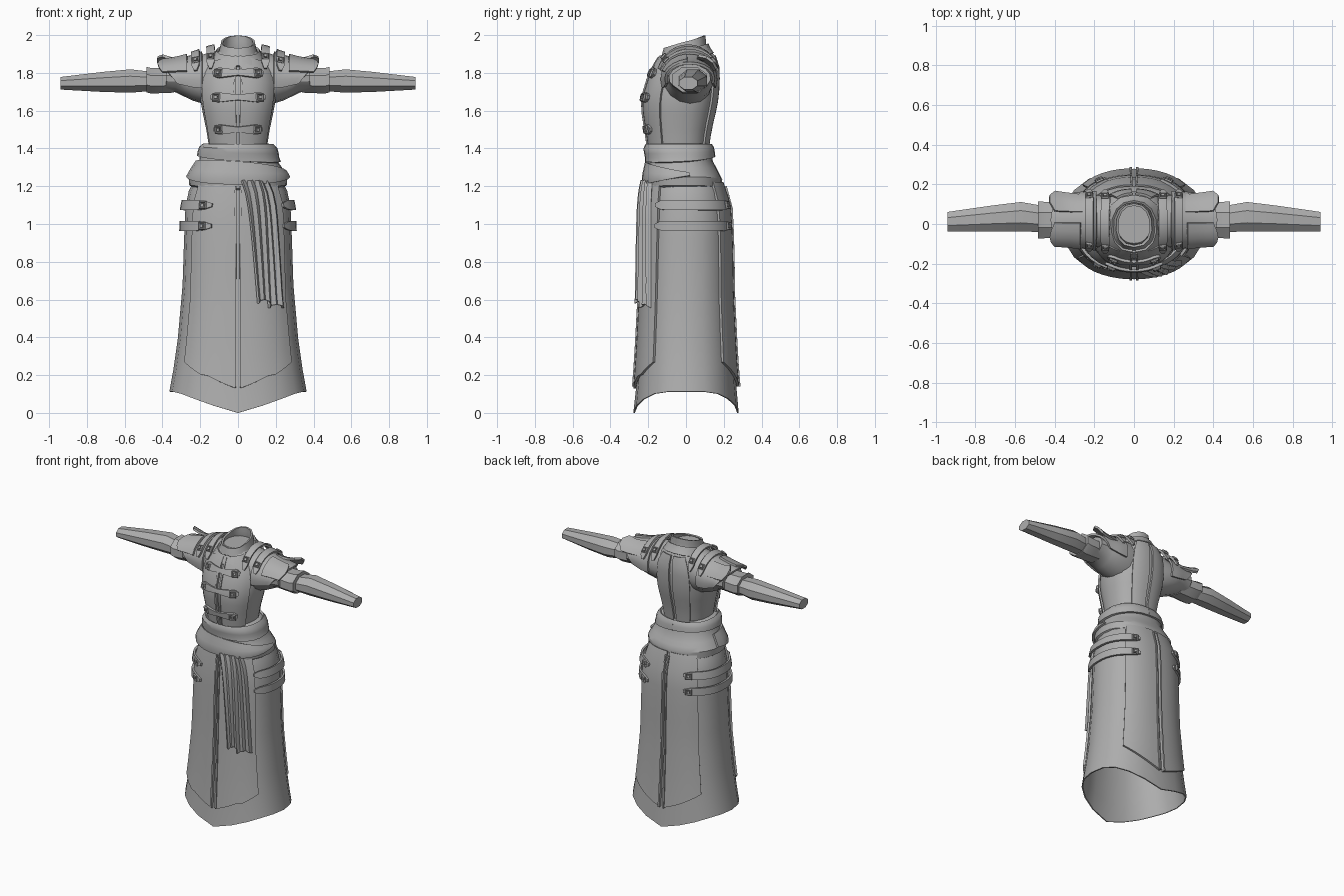
import bpy, bmesh, math
from mathutils import Vector, Matrix
from math import sin, cos, pi

if "Cube" in bpy.data.objects:
    bpy.data.objects.remove(bpy.data.objects["Cube"])

cloth = bpy.data.materials.new("grey_cloth")
cloth.diffuse_color = (0.42, 0.42, 0.42, 1)
cloth.use_nodes = True
cloth.node_tree.nodes["Principled BSDF"].inputs["Base Color"].default_value = cloth.diffuse_color
E = 0.87  # squareness of the body cross-sections


def spow(v):
    return math.copysign(abs(v) ** E, v)


def lookup(prof, h):
    """Interpolate a ring profile at height h."""
    h = min(max(h, prof[0][0]), prof[-1][0])
    for a, b in zip(prof, prof[1:]):
        if h <= b[0]:
            f = (h - a[0]) / (b[0] - a[0])
            return [p + (q - p) * f for p, q in zip(a, b)]


def body(prof):
    """Upright surface: rows (z, half width, front y, back y); t = 0 is the front."""
    def f(t, z, off=0.0):
        _, r, lo, hi = lookup(prof, z)
        return Vector(((r + off) * spow(sin(t)),
                       (lo + hi) / 2 - ((hi - lo) / 2 + off) * spow(cos(t)), z))
    return f


def arm(prof):
    """Sideways surface: rows (x, y centre, y radius, z centre, z radius); t = 0 is the top."""
    def f(t, x, off=0.0):
        _, yc, ry, zc, rz = lookup(prof, x)
        return Vector((x, yc + (ry + off) * sin(t), zc + (rz + off) * cos(t)))
    return f


def grid(name, fn, nu, vs, closed=False, caps=(0, 0), thick=0.0, side=1):
    """Surface from fn(u, v); optional end caps, thickness and left/right flip."""
    bm = bmesh.new()
    cols = nu if closed else nu + 1
    rows = []
    for v in vs:
        pts = [fn(i / nu, v) for i in range(cols)]
        rows.append([bm.verts.new((p.x * side, p.y, p.z)) for p in pts])
    for a, b in zip(rows, rows[1:]):
        for i in range(nu):
            j = (i + 1) % cols
            bm.faces.new((a[i], a[j], b[j], b[i]))
    for cap, row in zip(caps, (rows[0], rows[-1])):
        if cap:
            bm.faces.new(row)
    bmesh.ops.recalc_face_normals(bm, faces=bm.faces)
    me = bpy.data.meshes.new(name)
    bm.to_mesh(me)
    bm.free()
    ob = bpy.data.objects.new(name, me)
    bpy.context.collection.objects.link(ob)
    if thick:
        m = ob.modifiers.new("thickness", "SOLIDIFY")
        m.thickness, m.offset = thick, 0
    return finish(ob)


def finish(ob, angle=32):
    bpy.ops.object.select_all(action="DESELECT")
    ob.select_set(True)
    bpy.context.view_layer.objects.active = ob
    for m in list(ob.modifiers):
        bpy.ops.object.modifier_apply(modifier=m.name)
    ob.data.materials.clear()
    ob.data.materials.append(cloth)
    bpy.ops.object.shade_smooth_by_angle(angle=math.radians(angle))
    return ob


def steps(n):
    return [i / n for i in range(n + 1)]


def patch(name, surf, t0, t1, top, bot, off, thick, nu=6, nv=8, side=1):
    """Plate lying on a surface between two angles and two edge curves of u."""
    def fn(u, v):
        t = t0 + (t1 - t0) * u
        return surf(t, top(u) + (bot(u) - top(u)) * v, off)
    return grid(name, fn, nu, steps(nv), thick=thick, side=side)


def buckle(surf, t, h, off, side=1, size=0.024):
    """Square frame with a raised centre, turned to face out of the surface."""
    p = surf(t, h, off)
    du = (surf(t + 0.03, h, off) - surf(t - 0.03, h, off)).normalized()
    dv = (surf(t, h + 0.01, off) - surf(t, h - 0.01, off)).normalized()
    n = du.cross(dv).normalized()
    dv = n.cross(du)
    rot = Matrix((du, dv, n)).transposed().to_4x4()
    flip = Matrix.Diagonal((side, 1, 1, 1))
    place = flip @ Matrix.Translation(p) @ rot
    bpy.ops.mesh.primitive_torus_add(major_segments=4, minor_segments=4,
                                     major_radius=size, minor_radius=0.007)
    frame = bpy.context.object
    bpy.ops.mesh.primitive_cube_add(size=0.016)
    pin = bpy.context.object
    for ob, name, spin in ((frame, "buckle_frame", pi / 4), (pin, "buckle_pin", 0)):
        ob.name = name
        ob.data.transform(place @ Matrix.Rotation(spin, 4, "Z"))
        if side < 0:
            ob.data.flip_normals()
        finish(ob)


def strap(name, surf, t0, t1, h, half, off, side=1, nu=12, waist=0.0):
    """Strap with pointed ends and an optional narrow middle."""
    def w(u):
        d = min(u, 1 - u)
        return half * min(1, 0.35 + d * 7) * (1 - waist * max(0, 1 - abs(u - 0.5) * 3))
    patch(name, surf, t0, t1, lambda u: h + w(u), lambda u: h - w(u), off, 0.014, nu, 2, side)


# ---- skirt with pointed hem, open underneath
skirt = body([(0.0, .365, -.275, .275), (0.11, .36, -.262, .265), (0.3, .325, -.248, .25),
              (0.6, .292, -.232, .235), (0.9, .282, -.222, .23), (1.08, .277, -.215, .222),
              (1.17, .258, -.205, .205), (1.24, .225, -.19, .17)])
hem = lambda t: min(0.112, 0.125 * abs(sin(t)))
grid("skirt", lambda u, v: skirt(2 * pi * u, 1.24 + (hem(2 * pi * u) - 1.24) * v),
     20, [0, .06, .13, .28, .5, .75, .9, 1], closed=True, thick=0.008)

# ---- four overlaid skirt panels, split at front and back centre
for s in (1, -1):
    low = lambda u: 0.13 + 0.07 * min(1, u * 2.2) + 0.07 * max(0, u - 0.55) / 0.45
    patch("front_skirt_panel", skirt, 0.02, 0.92, lambda u: 1.22, low, 0.012, 0.014, 7, 9, s)
    patch("back_skirt_panel", skirt, pi - 0.02, pi - 0.80, lambda u: 1.22,
          lambda u: 0.14 + 0.13 * u, 0.012, 0.014, 6, 9, s)
    # raised edging beside the centre split
    for t in (0.03, pi - 0.03):
        patch("skirt_edging", skirt, t - 0.012, t + 0.012, lambda u: 1.2,
              lambda u: 0.14, 0.02, 0.012, 1, 9, s)
    # hip straps: longer at the front on the left side
    front = 0.88 if s > 0 else 0.42
    for z in (1.10, 0.99):
        strap("hip_strap", skirt, front, pi - 0.42, z, 0.026, 0.024, s, 14)
        buckle(skirt, pi - 0.55, z, 0.034, s)
        if s < 0:
            buckle(skirt, 0.60, z, 0.034, s)

# ---- waist sash: bulging wrap, upper fold and diagonal fold
sash = body([(1.19, .235, -.195, .17), (1.205, .258, -.215, .19), (1.25, .262, -.22, .192),
             (1.30, .232, -.208, .165), (1.34, .205, -.20, .142), (1.38, .20, -.208, .138),
             (1.41, .19, -.212, .132), (1.425, .165, -.195, .118)])
dip = lambda t: 0.02 * (1 - abs(sin(t)))
grid("sash", lambda u, v: sash(2 * pi * u, v) - Vector((0, 0, dip(2 * pi * u) * (1.43 - v) * 4)),
     24, [1.19, 1.205, 1.23, 1.25, 1.275, 1.30, 1.34, 1.38, 1.41, 1.425], closed=True, caps=(1, 1))
patch("sash_upper_fold", sash, -pi, pi, lambda u: 1.42, lambda u: 1.345 - 0.02 * cos(2 * pi * u + 2.2),
      0.008, 0.014, 28, 4)
patch("sash_diagonal_fold", sash, -1.7, 1.7, lambda u: 1.33 - 0.06 * u + 0.03 * sin(pi * u),
      lambda u: 1.255 - 0.045 * sin(pi * u), 0.008, 0.014, 16, 4)


# ---- pleated sash tails hanging over the front
def tail(name, a, b, c, d, zb, off):
    def fn(u, v):
        k = v ** 0.6
        t = (a + (c - a) * k) * (1 - u) + (b + (d - b) * k) * u
        return skirt(t, 1.23 + (zb + 0.02 * sin(pi * u) - 1.23) * v, off + 0.009 * cos(5 * pi * u))
    grid(name, fn, 10, steps(10), thick=0.012)


tail("sash_tail_inner", 0.05, 0.42, 0.27, 0.50, 0.58, 0.036)
tail("sash_tail_outer", 0.30, 0.62, 0.46, 0.80, 0.555, 0.028)

# ---- torso with jacket panels
torso = body([(1.40, .152, -.185, .108), (1.50, .168, -.20, .122), (1.58, .185, -.213, .142),
              (1.66, .20, -.217, .158), (1.74, .20, -.198, .165), (1.82, .185, -.165, .165),
              (1.88, .145, -.13, .152), (1.93, .085, -.098, .115)])
grid("torso", lambda u, v: torso(2 * pi * u, v), 20,
     [1.40, 1.45, 1.50, 1.58, 1.66, 1.74, 1.82, 1.88, 1.93], closed=True, caps=(1, 1))
for s in (1, -1):
    patch("front_jacket_panel", torso, 0.035, 1.05, lambda u: 1.89 - 0.04 * u,
          lambda u: 1.41, 0.009, 0.012, 6, 8, s)
    patch("jacket_front_edging", torso, 0.03, 0.075, lambda u: 1.88, lambda u: 1.41, 0.016, 0.012, 1, 8, s)
    patch("back_jacket_panel", torso, pi - 0.04, pi - 0.6, lambda u: 1.89, lambda u: 1.41,
          0.008, 0.012, 5, 8, s)
# chest straps
for z, reach in ((1.80, 0.62), (1.67, 0.65), (1.50, 0.68)):
    strap("chest_strap", torso, -reach, reach, z, 0.026, 0.022, nu=14, waist=0.45)
    for s in (1, -1):
        buckle(torso, reach * 0.72, z, 0.032, s)

# ---- collar, tilted forward, with a lower folded layer
neck = body([(1.85, .115, -.135, .125), (1.93, .092, -.112, .10), (2.0, .078, -.10, .098)])
rim = lambda t: 1.964 - 0.034 * cos(t)
grid("collar", lambda u, v: neck(2 * pi * u, rim(2 * pi * u) - 0.085 * v), 14, steps(3),
     closed=True, thick=0.012)
grid("collar_base", lambda u, v: neck(2 * pi * u, rim(2 * pi * u) - 0.045 - 0.05 * v, 0.014 + 0.02 * v),
     14, steps(2), closed=True, thick=0.012)

# ---- shoulders and sleeves
shoulder = arm([(.06, .01, .125, 1.775, .15), (.15, .012, .135, 1.768, .142), (.24, .02, .128, 1.765, .112),
                (.33, .02, .115, 1.775, .078), (.43, .02, .108, 1.772, .066)])
sleeve = arm([(.34, .02, .092, 1.76, .07), (.46, .02, .10, 1.758, .073), (.485, .02, .10, 1.765, .073)])
forearm = arm([(.46, .025, .072, 1.755, .055), (.57, .037, .08, 1.757, .067), (.72, .028, .07, 1.752, .057),
               (.94, .012, .053, 1.745, .036)])
blade = arm([(.26, .02, .125, 1.77, .112), (.34, .02, .135, 1.775, .095), (.43, .02, .15, 1.78, .118)])
for s in (1, -1):
    for name, surf, n, xs in (("shoulder", shoulder, 14, [.06, .15, .195, .24, .285, .33, .38]),
                              ("upper_sleeve", sleeve, 8, [.34, .40, .46, .485]),
                              ("forearm_sleeve", forearm, 8, [.46, .57, .72, .94])):
        grid(name, lambda u, v: surf(2 * pi * u + pi / 8, v), n, xs, closed=True, caps=(1, 1), side=s)
    # flared cap over the arm, pointed at the top
    patch("shoulder_cap", shoulder, -1.9, 1.9, lambda u: 0.19,
          lambda u: 0.42 - 0.10 * abs(2 * u - 1) ** 1.6, 0.012, 0.014, 12, 5, s)
    # raised blades at the back and front of the cap
    patch("shoulder_blade_back", blade, 0.3, 1.2, lambda u: 0.26,
          lambda u: 0.40 + 0.03 * sin(pi * u), 0.008, 0.014, 3, 3, s)
    patch("shoulder_blade_front", shoulder, -1.25, -0.1, lambda u: 0.27,
          lambda u: 0.40 + 0.025 * sin(pi * u), 0.026, 0.014, 4, 3, s)
    # straps over the shoulder
    for x in (0.145, 0.225):
        strap("shoulder_strap", shoulder, -1.25, 1.25, x, 0.021, 0.03, s, 12)
        for t in (-0.85, 0.85):
            buckle(shoulder, t, x, 0.04, s, 0.02)
